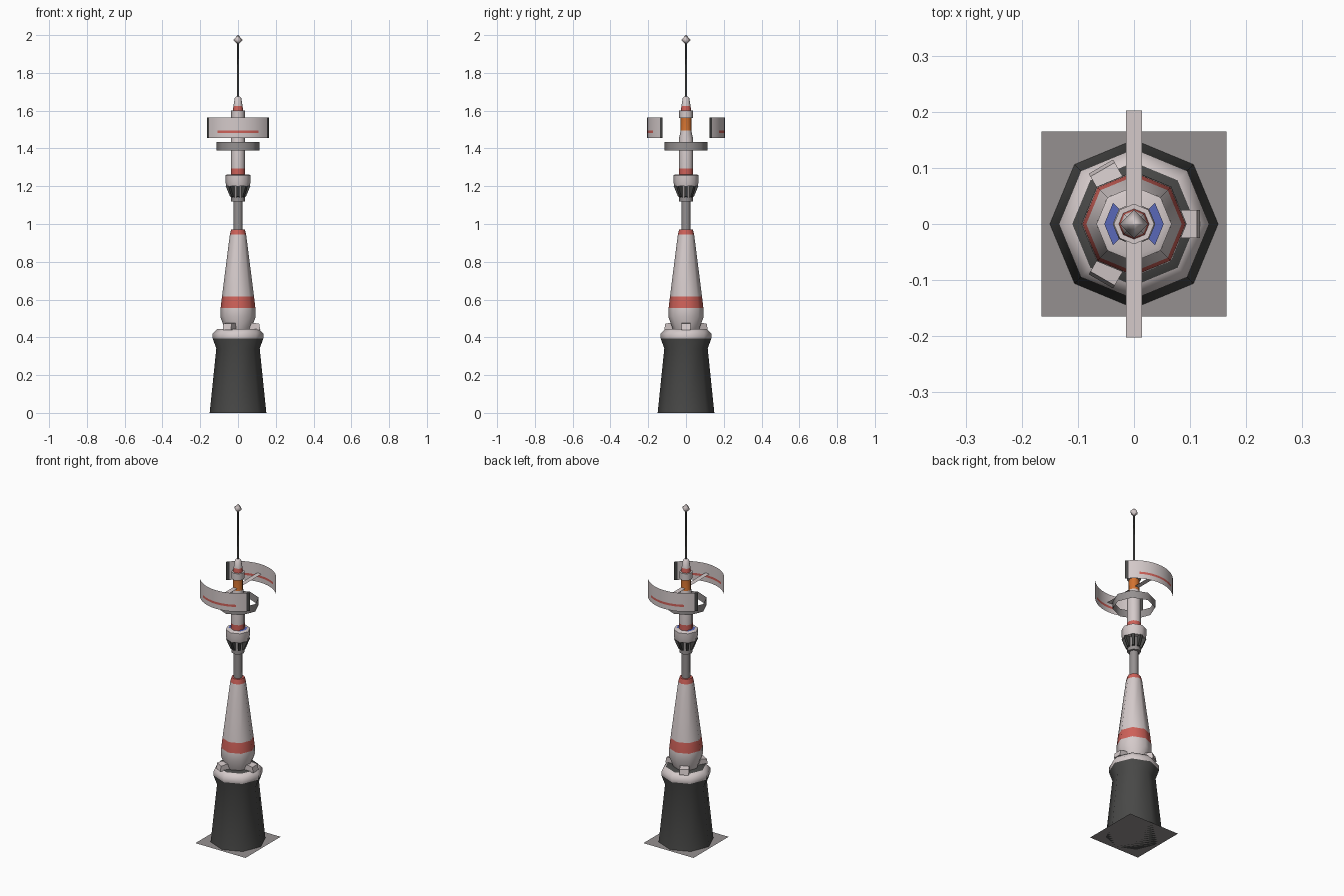
import bpy, bmesh
from math import sin, cos, pi, radians
from mathutils import Matrix, Vector

cube = bpy.data.objects.get("Cube")
if cube:
    bpy.data.objects.remove(cube, do_unlink=True)


def material(name, r, g, b):
    m = bpy.data.materials.new(name)
    m.use_nodes = True
    m.diffuse_color = (r, g, b, 1)
    m.node_tree.nodes["Principled BSDF"].inputs["Base Color"].default_value = (r, g, b, 1)
    return m


LIGHT = material("pale grey", 0.66, 0.59, 0.59)
RED = material("faded red", 0.62, 0.12, 0.10)
DARK = material("charcoal", 0.065, 0.065, 0.063)
GREY = material("mid grey", 0.30, 0.28, 0.28)
ORANGE = material("orange", 0.65, 0.17, 0.03)
BLUE = material("blue", 0.10, 0.14, 0.48)


def finish(bm, name, mats, smooth=None):
    bm.normal_update()
    me = bpy.data.meshes.new(name)
    bm.to_mesh(me)
    bm.free()
    for m in mats:
        me.materials.append(m)
    ob = bpy.data.objects.new(name, me)
    bpy.context.collection.objects.link(ob)
    if smooth:
        bpy.ops.object.select_all(action='DESELECT')
        ob.select_set(True)
        bpy.context.view_layer.objects.active = ob
        bpy.ops.object.shade_smooth_by_angle(angle=radians(smooth))
    return ob


def lathe(name, profile, bands, cap=True, sides=8, smooth=50):
    """Revolve (radius, z) points; bands gives one material per step."""
    mats = list(dict.fromkeys(bands))
    bm = bmesh.new()
    rings = [[bm.verts.new((r * cos(2 * pi * i / sides), r * sin(2 * pi * i / sides), z))
              for i in range(sides)] for r, z in profile]
    for low, high, mat in zip(rings, rings[1:], bands):
        for i in range(sides):
            j = (i + 1) % sides
            bm.faces.new((low[i], low[j], high[j], high[i])).material_index = mats.index(mat)
    if cap:
        bm.faces.new(rings[0][::-1]).material_index = mats.index(bands[0])
        bm.faces.new(rings[-1]).material_index = mats.index(bands[-1])
    return finish(bm, name, mats, smooth)


def extrude_outline(name, outline, width, angle, mat):
    """Radial (r, z) outline given a width, turned about the tower axis."""
    bm = bmesh.new()
    face = bm.faces.new([bm.verts.new((r, -width / 2, z)) for r, z in outline])
    new = bmesh.ops.extrude_face_region(bm, geom=[face])["geom"]
    bmesh.ops.translate(bm, vec=(0, width, 0),
                        verts=[v for v in new if isinstance(v, bmesh.types.BMVert)])
    bmesh.ops.recalc_face_normals(bm, faces=bm.faces)
    bmesh.ops.transform(bm, matrix=Matrix.Rotation(angle, 4, 'Z'), verts=bm.verts)
    return finish(bm, name, [mat])


def sheet(name, half_x, half_y, z, mat):
    bm = bmesh.new()
    bm.faces.new([bm.verts.new((sx * half_x, sy * half_y, z))
                  for sx, sy in ((-1, -1), (1, -1), (1, 1), (-1, 1))])
    return finish(bm, name, [mat])


# Ground sheet and heavy foot
sheet("ground_plate", 0.165, 0.165, 0, GREY)
lathe("foot", [(0.15, 0), (0.115, 0.34), (0.134, 0.395), (0.134, 0.42), (0.11, 0.445), (0.06, 0.445)],
      [DARK, DARK, LIGHT, LIGHT, DARK])

# Three wedge blocks on the foot
for k in range(3):
    extrude_outline(f"foot_block_{k + 1}",
                    [(0.06, 0.44), (0.118, 0.44), (0.112, 0.472), (0.085, 0.476), (0.06, 0.476)],
                    0.05, k * 2 * pi / 3, LIGHT)

# Tapered lower tower with red bands
lathe("lower_tower", [(0.07, 0.445), (0.094, 0.51), (0.092, 0.555), (0.085, 0.615), (0.043, 0.945), (0.036, 0.972)],
      [LIGHT, LIGHT, RED, LIGHT, RED])

# Slim neck, brackets and collar
lathe("neck", [(0.024, 0.97), (0.024, 1.2)], [GREY])
lathe("neck_sleeve", [(0.036, 1.12), (0.036, 1.2)], [GREY])
for k in range(8):
    extrude_outline(f"collar_bracket_{k + 1}",
                    [(0.03, 1.14), (0.042, 1.145), (0.065, 1.2), (0.03, 1.2)],
                    0.014, k * pi / 4, DARK)
lathe("collar", [(0.062, 1.2), (0.067, 1.225), (0.067, 1.258), (0.058, 1.262)], [LIGHT] * 3)

# Blue patches on the collar
for side in (0, pi):
    bm = bmesh.new()
    pts = [(r * cos(a + side), r * sin(a + side), 1.265)
           for r, order in ((0.034, (-1, 0, 1)), (0.053, (1, 0, -1)))
           for a in (s * pi / 4 for s in order)]
    bm.faces.new([bm.verts.new(p) for p in pts])
    bmesh.ops.recalc_face_normals(bm, faces=bm.faces)
    if bm.faces[:][0].normal.z < 0:
        bmesh.ops.reverse_faces(bm, faces=bm.faces)
    finish(bm, "blue_patch_left" if side == 0 else "blue_patch_right", [BLUE])

# Upper column up to the mast foot
lathe("upper_column", [(0.038, 1.255), (0.038, 1.295), (0.038, 1.45), (0.028, 1.495), (0.028, 1.565)],
      [RED, LIGHT, LIGHT, ORANGE])
lathe("top_collar", [(0.036, 1.56), (0.036, 1.6)], [LIGHT])
lathe("mast_foot", [(0.027, 1.6), (0.024, 1.625), (0.017, 1.668), (0.008, 1.675)], [RED, LIGHT, LIGHT])
lathe("mast", [(0.006, 1.67), (0.005, 1.96)], [DARK])
lathe("mast_tip", [(0.001, 1.95), (0.025, 1.975), (0.001, 2.0)], [LIGHT, LIGHT], sides=4, smooth=120)

# Open hoop around the column
lathe("hoop", [(0.113, 1.39), (0.113, 1.435)], [GREY], cap=False)

# Cross arm and the two curved panels it carries
sheet("cross_arm", 0.014, 0.202, 1.51, LIGHT)
LEVELS = (1.455, 1.483, 1.496, 1.565)
ANGLES = [-53, -48] + list(range(-40, 41, 8)) + [48, 53]
for name, heading in (("front_panel", -pi / 2), ("back_panel", pi / 2)):
    bm = bmesh.new()
    grid = [[bm.verts.new((0.206 * cos(heading + radians(a)), 0.206 * sin(heading + radians(a)), z))
             for a in ANGLES] for z in LEVELS]
    for row in range(len(LEVELS) - 1):
        for c in range(len(ANGLES) - 1):
            f = bm.faces.new((grid[row][c], grid[row][c + 1], grid[row + 1][c + 1], grid[row + 1][c]))
            mid = abs(ANGLES[c] + ANGLES[c + 1]) / 2
            f.material_index = 2 if mid > 48 else 1 if row == 1 and mid < 34 else 0
    finish(bm, name, [LIGHT, RED, DARK], 40)
